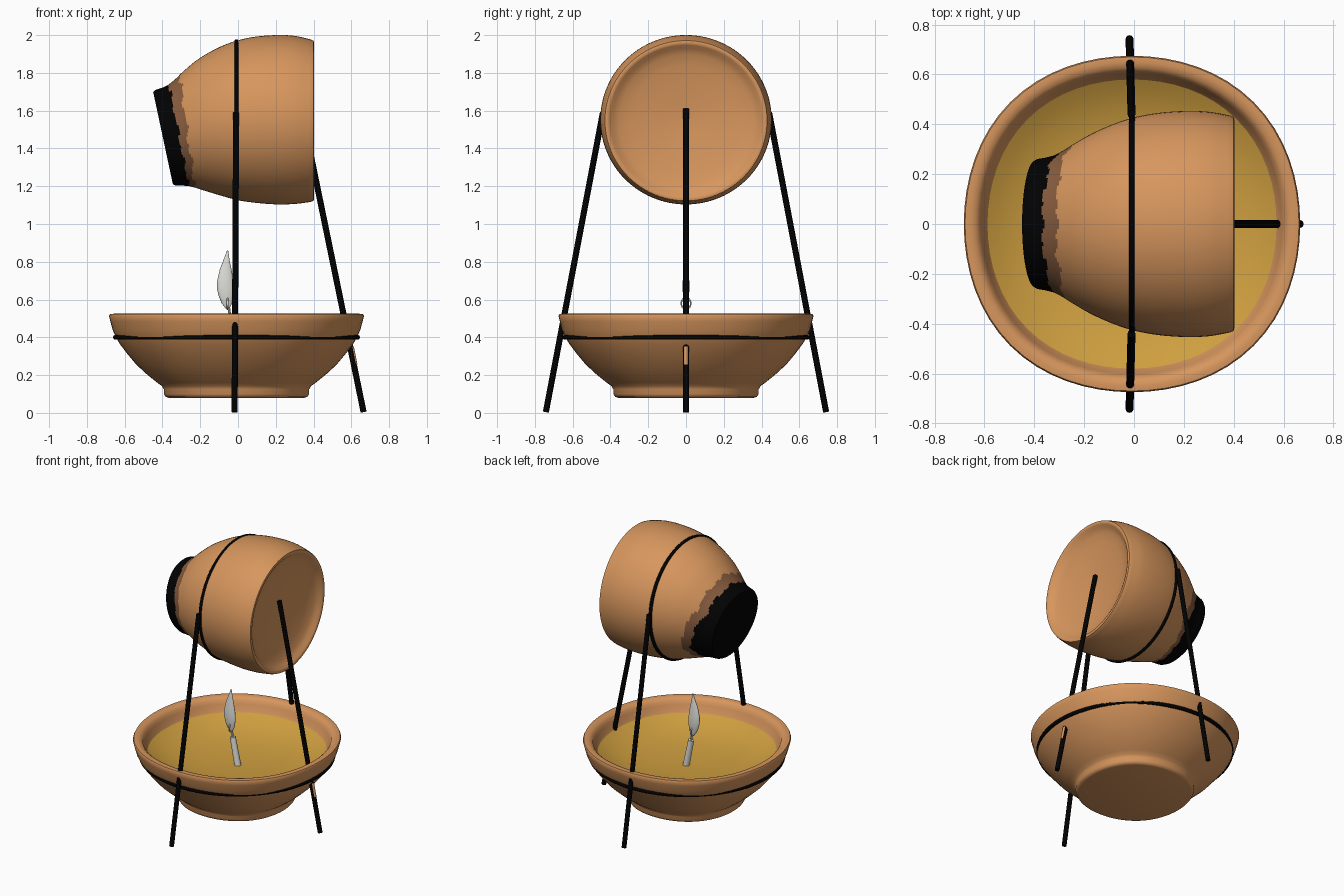
import bpy, bmesh, math
from mathutils import Vector

if "Cube" in bpy.data.objects:
    bpy.data.objects.remove(bpy.data.objects["Cube"])

def material(name, rgb):
    m = bpy.data.materials.new(name)
    m.diffuse_color = (*rgb, 1)
    m.use_nodes = True
    m.node_tree.nodes["Principled BSDF"].inputs["Base Color"].default_value = m.diffuse_color
    return m

CLAY = material("clay", (0.68, 0.305, 0.11))
SCORCH = material("scorched_clay", (0.25, 0.11, 0.05))
BLACK = material("black", (0.0005, 0.0005, 0.0005))
OIL = material("oil", (0.62, 0.345, 0.05))
PALE = material("pale_grey", (0.74, 0.74, 0.70))

def finish(bm, name, mats, angle=40):
    bmesh.ops.recalc_face_normals(bm, faces=bm.faces[:])
    me = bpy.data.meshes.new(name)
    bm.to_mesh(me)
    bm.free()
    ob = bpy.data.objects.new(name, me)
    bpy.context.collection.objects.link(ob)
    for m in mats:
        me.materials.append(m)
    bpy.ops.object.select_all(action='DESELECT')
    ob.select_set(True)
    bpy.context.view_layer.objects.active = ob
    bpy.ops.object.shade_smooth_by_angle(angle=math.radians(angle))
    return ob

def loft(name, rings, mats, paint=None, angle=40, closed=False):
    """Skin a list of point rings; paint(strip, segment) gives the material index."""
    bm = bmesh.new()
    vs = [[bm.verts.new(p) for p in r] for r in rings]
    n = len(vs[0])
    pairs = list(zip(vs, vs[1:]))
    if closed:
        pairs.append((vs[-1], vs[0]))
    for k, (a, b) in enumerate(pairs):
        for i in range(n):
            j = (i + 1) % n
            f = bm.faces.new((a[i], a[j], b[j], b[i]))
            f.material_index = paint(k, i) if paint else 0
    if not closed:
        for k, ring in ((0, vs[0]), (len(vs) - 2, vs[-1])):
            f = bm.faces.new(ring)
            f.material_index = paint(k, 0) if paint else 0
    return finish(bm, name, mats, angle)

def circle(c, r, u, v, n=64, square=0):
    pts = []
    for i in range(n):
        t = 2 * math.pi * i / n
        k = r * (1 + square * math.sin(2 * t) ** 2)
        pts.append(Vector(c) + k * (math.cos(t) * Vector(u) + math.sin(t) * Vector(v)))
    return pts

X, Y, Z = Vector((1, 0, 0)), Vector((0, 1, 0)), Vector((0, 0, 1))

def lathe(name, profile, mats, cx=-0.008, angle=40):
    """Turned part, very slightly squared like hand-thrown clay."""
    return loft(name, [circle((cx, 0, z), r, X, Y, 64, 0.024) for r, z in profile],
                mats, angle=angle)

def rod(name, a, b, r, mat, n=12, r2=None):
    a, b = Vector(a), Vector(b)
    u = (b - a).cross(X if abs((b - a).normalized().x) < 0.9 else Y).normalized()
    v = (b - a).cross(u).normalized()
    return loft(name, [circle(a, r, u, v, n), circle(b, r2 or r, u, v, n)], [mat])

def hoop(name, c, radius, u, v, r, mat, steps=72):
    axis = u.cross(v)
    rings = []
    for i in range(steps):
        t = 2 * math.pi * i / steps
        d = u * math.cos(t) + v * math.sin(t)
        rings.append(circle(Vector(c) + d * radius, r, d, axis, 10))
    return loft(name, rings, [mat], closed=True)

# Bowl with foot, rolled rim and inner wall
lathe("bowl", [(0.36, 0.08), (0.375, 0.085), (0.384, 0.10), (0.385, 0.125), (0.394, 0.142),
               (0.42, 0.16), (0.47, 0.20), (0.53, 0.255), (0.58, 0.315), (0.618, 0.365),
               (0.638, 0.40), (0.656, 0.44), (0.668, 0.485), (0.675, 0.512), (0.67, 0.523),
               (0.65, 0.525), (0.628, 0.52), (0.612, 0.505), (0.602, 0.48), (0.588, 0.44),
               (0.565, 0.40), (0.45, 0.33), (0.30, 0.29)], [CLAY], angle=50)
# Oil lining the hollow of the bowl
lathe("oil", [(0.30, 0.30), (0.45, 0.34), (0.575, 0.418), (0.580, 0.428), (0.54, 0.405),
              (0.48, 0.378), (0.40, 0.354), (0.30, 0.337), (0.18, 0.327), (0.05, 0.322)],
      [OIL], angle=50)

# Hanging pot: rings of (x, z, radius, tilt) from mouth to recessed base
def smooth_path(keys, steps=5):
    out = []
    for i in range(len(keys) - 1):
        p0, p1, p2, p3 = (keys[max(0, min(len(keys) - 1, i + d))] for d in (-1, 0, 1, 2))
        for s in range(steps):
            t = s / steps
            out.append(tuple(0.5 * (2 * b + (c - a) * t + (2 * a - 5 * b + 4 * c - d) * t * t
                       + (3 * b - a - 3 * c + d) * t ** 3) for a, b, c, d in zip(p0, p1, p2, p3)))
    return out + [keys[-1]]

neck = [(-0.385, 1.458, 0.215, 0.21), (-0.393, 1.456, 0.238, 0.21), (-0.397, 1.455, 0.25, 0.21),
        (-0.385, 1.457, 0.258, 0.21), (-0.35, 1.462, 0.264, 0.20)]
body = smooth_path([(-0.318, 1.468, 0.272, 0.20), (-0.278, 1.48, 0.293, 0.18),
                    (-0.235, 1.493, 0.320, 0.17), (-0.15, 1.516, 0.367, 0.14),
                    (-0.035, 1.538, 0.413, 0.08), (0.08, 1.55, 0.438, 0.03),
                    (0.20, 1.552, 0.448, 0), (0.30, 1.551, 0.445, 0), (0.385, 1.547, 0.430, 0)])
base = [(0.40, 1.547, 0.424, 0), (0.403, 1.547, 0.412, 0), (0.397, 1.547, 0.40, 0),
        (0.38, 1.547, 0.383, 0), (0.364, 1.547, 0.35, 0), (0.35, 1.547, 0.29, 0),
        (0.337, 1.547, 0.20, 0), (0.327, 1.547, 0.11, 0), (0.32, 1.547, 0.03, 0)]
path = neck + body + base
SEG = 96

def soot(k, i):
    """Black mouth, scorched fringe, clay beyond, with a ragged wider patch behind."""
    a = 2 * math.pi * (i + 0.5) / SEG
    mid = (path[k][0] + path[k + 1][0]) / 2
    if k < len(neck):
        return 1
    gap = (a + 0.35 + math.pi) % (2 * math.pi) - math.pi
    bulge = math.exp(-(gap / 0.65) ** 2)
    rag = 0.007 * math.sin(9 * a) + 0.005 * math.sin(21 * a)
    if mid < -0.313 + 0.055 * bulge + rag:
        return 1
    fringe = 0.045 + 0.012 * math.sin(a)
    return 2 if mid < -0.313 + fringe + 0.065 * bulge + rag else 0

loft("pot", [circle((x, 0, z), r, Y * 1.012, (-math.sin(t), 0, math.cos(t)), SEG)
             for x, z, r, t in path], [CLAY, BLACK, SCORCH], soot, angle=50)

# Wire stand: hoops around pot and bowl, three legs
hoop("pot_hoop", (-0.008, 0, 1.546), 0.420, Y * 1.012, Z, 0.012, BLACK)
hoop("bowl_hoop", (-0.008, 0, 0.40), 0.641, X, Y, 0.013, BLACK)
for side, label in ((-1, "front"), (1, "back")):
    rod(label + "_leg", (-0.018, side * 0.742, 0.004), (-0.010, side * 0.440, 1.59), 0.016, BLACK)
rod("right_leg", (0.665, 0, 0.004), (0.335, 0, 1.61), 0.016, BLACK)
rod("clay_smear", (0.621, 0, 0.255), (0.602, 0, 0.35), 0.0115, CLAY)

# Wick, small wire loop and flat flame
rod("wick", (0.0, 0, 0.31), (-0.042, 0, 0.515), 0.023, PALE, 16, 0.020)
rod("wick_tip", (-0.042, 0, 0.51), (-0.055, 0, 0.60), 0.007, PALE, 8)
hoop("wick_loop", (-0.055, 0, 0.58), 0.025, Y, Z * 1.2, 0.004, PALE, 24)
outline = [(0.008, 0.55), (0.028, 0.58), (0.040, 0.62), (0.046, 0.66), (0.043, 0.70),
           (0.031, 0.76), (0.016, 0.81), (0.003, 0.86)]
flame = []
for w, z in outline:
    cx = -0.055 - 0.012 * math.sin(math.pi * (z - 0.55) / 0.31)
    flame.append([Vector((cx + w * math.cos(a), 0.4 * w * math.sin(a), z))
                  for a in (2 * math.pi * i / 16 for i in range(16))])
loft("flame", flame, [PALE], angle=50)
